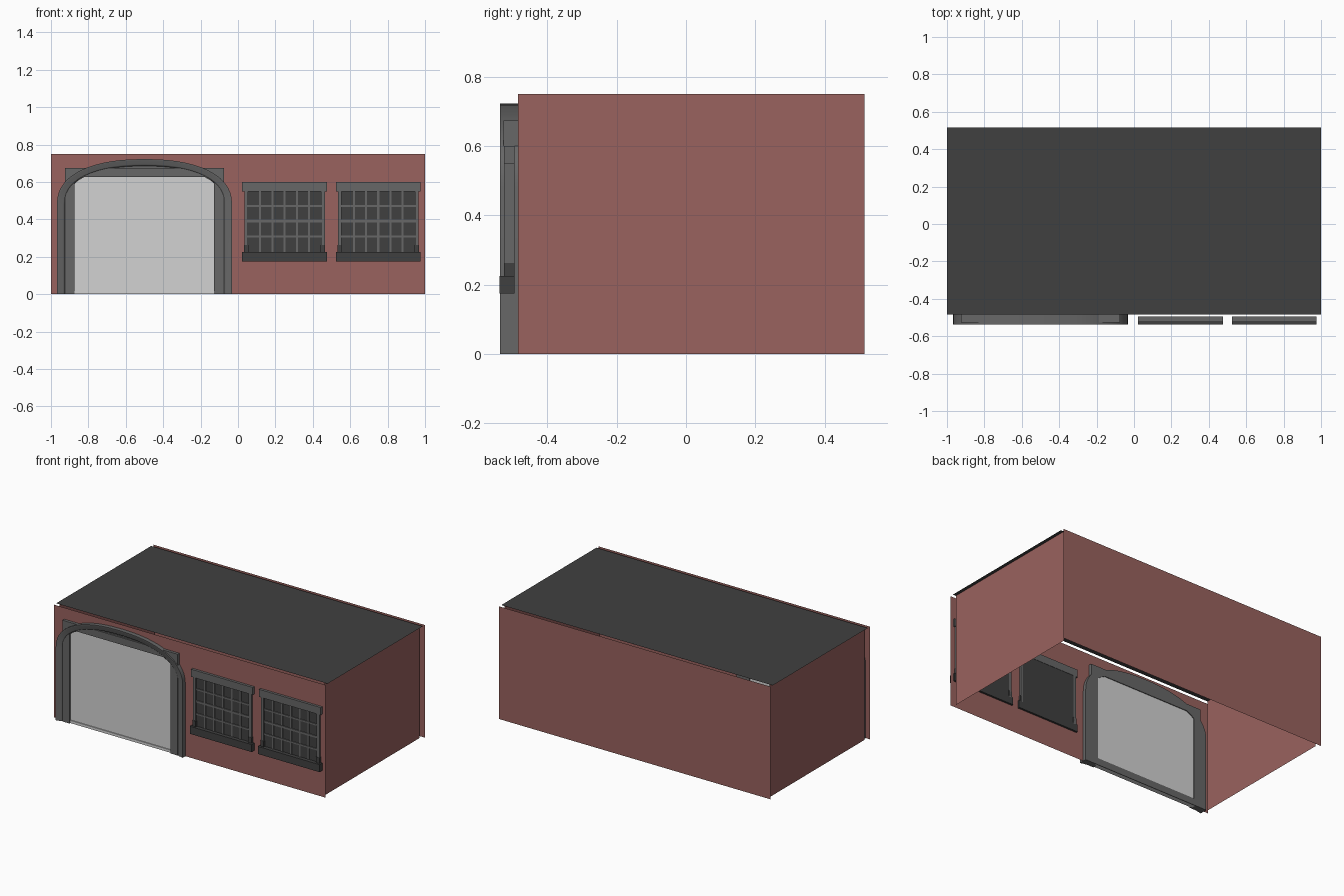
import bpy, bmesh, math

if "Cube" in bpy.data.objects:
    bpy.data.objects.remove(bpy.data.objects["Cube"])


def material(name, r, g, b):
    m = bpy.data.materials.new(name)
    m.diffuse_color = (r, g, b, 1)
    m.use_nodes = True
    m.node_tree.nodes["Principled BSDF"].inputs["Base Color"].default_value = m.diffuse_color
    return m


BRICK = material("brick_red", 0.32, 0.122, 0.112)
ROOF = material("dark_grey", 0.051, 0.051, 0.051)
TRIM = material("trim_grey", 0.135, 0.135, 0.135)
DOOR = material("door_light_grey", 0.65, 0.65, 0.65)

FRONT, BACK, TOP = -0.485, 0.515, 0.75   # roof and side wall extent
WALL_F, WALL_B = -0.508, 0.538           # front and back wall sheets
SPRING = 0.48                            # height where the arch begins
CX = -0.5                                # centre of the doorway


def finish(name, bm, mat, smooth=False):
    me = bpy.data.meshes.new(name)
    bm.to_mesh(me)
    bm.free()
    me.materials.append(mat)
    ob = bpy.data.objects.new(name, me)
    bpy.context.collection.objects.link(ob)
    if smooth:
        bpy.ops.object.select_all(action='DESELECT')
        ob.select_set(True)
        bpy.context.view_layer.objects.active = ob
        bpy.ops.object.shade_smooth_by_angle(angle=math.radians(40))
    return ob


def add_box(bm, x0, x1, y0, y1, z0, z1):
    for v in bmesh.ops.create_cube(bm, size=1)["verts"]:
        v.co = ((x0 + x1) / 2 + v.co.x * (x1 - x0),
                (y0 + y1) / 2 + v.co.y * (y1 - y0),
                (z0 + z1) / 2 + v.co.z * (z1 - z0))


def box(name, mat, *dims):
    bm = bmesh.new()
    add_box(bm, *dims)
    return finish(name, bm, mat)


def sheet(name, mat, pts):
    bm = bmesh.new()
    bm.faces.new([bm.verts.new(p) for p in pts])
    return finish(name, bm, mat)


def prism(name, mat, outline, y0, y1):
    """Front-view outline (x, z) extruded from y0 to y1."""
    bm = bmesh.new()
    f = bm.faces.new([bm.verts.new((x, y0, z)) for x, z in outline])
    back = bmesh.ops.extrude_face_region(bm, geom=[f], use_keep_orig=True)["geom"]
    for v in back:
        if isinstance(v, bmesh.types.BMVert):
            v.co.y = y1
    bmesh.ops.recalc_face_normals(bm, faces=bm.faces)
    return finish(name, bm, mat)


# walls and roof: separate thin sheets, slightly offset from each other
sheet("front_wall", BRICK, [(-1, WALL_F, 0), (1, WALL_F, 0), (1, WALL_F, TOP), (-1, WALL_F, TOP)])
sheet("back_wall", BRICK, [(1, WALL_B, 0), (-1, WALL_B, 0), (-1, WALL_B, TOP), (1, WALL_B, TOP)])
for name, x, s in (("right_wall", 0.977, 1), ("left_wall", -0.977, -1)):
    pts = [(x, FRONT, 0), (x, BACK, 0), (x, BACK, TOP), (x, FRONT, TOP)]
    sheet(name, BRICK, pts[::s])
sheet("roof", ROOF, [(-1, FRONT, TOP), (1, FRONT, TOP), (1, BACK, TOP), (-1, BACK, TOP)])

# garage door, its threshold and the rail inside
box("garage_door", DOOR, -0.885, -0.115, -0.513, -0.49, 0, 0.645)
box("door_threshold", DOOR, -0.873, -0.127, -0.519, -0.512, 0, 0.018)
box("door_bottom_rail", TRIM, -0.88, -0.12, -0.491, -0.485, 0, 0.045)

# inner door frame with chamfered opening corners
half = [(0.425, 0), (0.425, 0.674)]
inner = [(0.319, 0.627), (0.373, 0.598), (0.373, 0)]
outline = ([(CX + x, z) for x, z in half] + [(CX - x, z) for x, z in half[::-1]]
           + [(CX - x, z) for x, z in inner[::-1]] + [(CX + x, z) for x, z in inner])
prism("door_frame", TRIM, outline, -0.527, FRONT)


def arch(a, b, n=28, p=2.3):
    """Points of the flattened arch from right to left."""
    out = []
    for k in range(n + 1):
        t = math.pi * k / n
        c, s = math.cos(t), max(0.0, math.sin(t))
        out.append((CX + a * math.copysign(abs(c) ** (2 / p), c), SPRING + b * s ** (2 / p)))
    return out


# filler plate between lintel and arch
fill = [p for p in arch(0.445, 0.222) if p[1] > 0.63]
prism("arch_filler", TRIM, fill, -0.515, FRONT)

# arch moulding: square-edged outside, eased inside, lofted along the arch
section = [(0, FRONT), (0, -0.536), (0.2, -0.536), (0.4, -0.531),
           (0.75, -0.531), (0.92, -0.526), (1, -0.517), (1, FRONT)]
bm = bmesh.new()
rings = []
for u, y in section:
    pts = arch(0.468 - 0.044 * u, 0.242 - 0.037 * u)
    pts = [(pts[0][0], 0)] + pts + [(pts[-1][0], 0)]
    rings.append([bm.verts.new((x, y, z)) for x, z in pts])
for i in range(len(rings)):
    r, q = rings[i], rings[(i + 1) % len(rings)]
    for k in range(len(r) - 1):
        bm.faces.new((r[k], r[k + 1], q[k + 1], q[k]))
for k in (0, -1):
    bm.faces.new([r[k] for r in rings])
bmesh.ops.recalc_face_normals(bm, faces=bm.faces)
finish("arch_moulding", bm, TRIM, smooth=True)

# windows
for n, wx in (("left", 0.249), ("right", 0.75)):
    # dark pane
    box(n + "_window_pane", ROOF, wx - 0.2, wx + 0.2, -0.513, -0.497, 0.215, 0.56)
    # side jambs and glazing bars
    bm = bmesh.new()
    for s in (-1, 1):
        add_box(bm, *sorted((wx + s * 0.196, wx + s * 0.215)), -0.523, -0.495, 0.22, 0.555)
    for k in range(1, 6):
        x = wx - 0.196 + k * 0.392 / 6
        add_box(bm, x - 0.0055, x + 0.0055, -0.517, -0.51, 0.222, 0.555)
    for z, h in ((0.308, 0.0055), (0.391, 0.007), (0.472, 0.0055)):
        add_box(bm, wx - 0.197, wx + 0.197, -0.518, -0.51, z - h, z + h)
    finish(n + "_window_bars", bm, TRIM)
    # lintel, sill and sill blocks
    box(n + "_window_lintel", TRIM, wx - 0.227, wx + 0.227, -0.525, -0.495, 0.55, 0.6)
    bm = bmesh.new()
    add_box(bm, wx - 0.227, wx + 0.227, -0.538, -0.495, 0.175, 0.225)
    for s in (-1, 1):
        add_box(bm, *sorted((wx + s * 0.193, wx + s * 0.217)), -0.525, -0.495, 0.225, 0.263)
    finish(n + "_window_sill", bm, ROOF)
